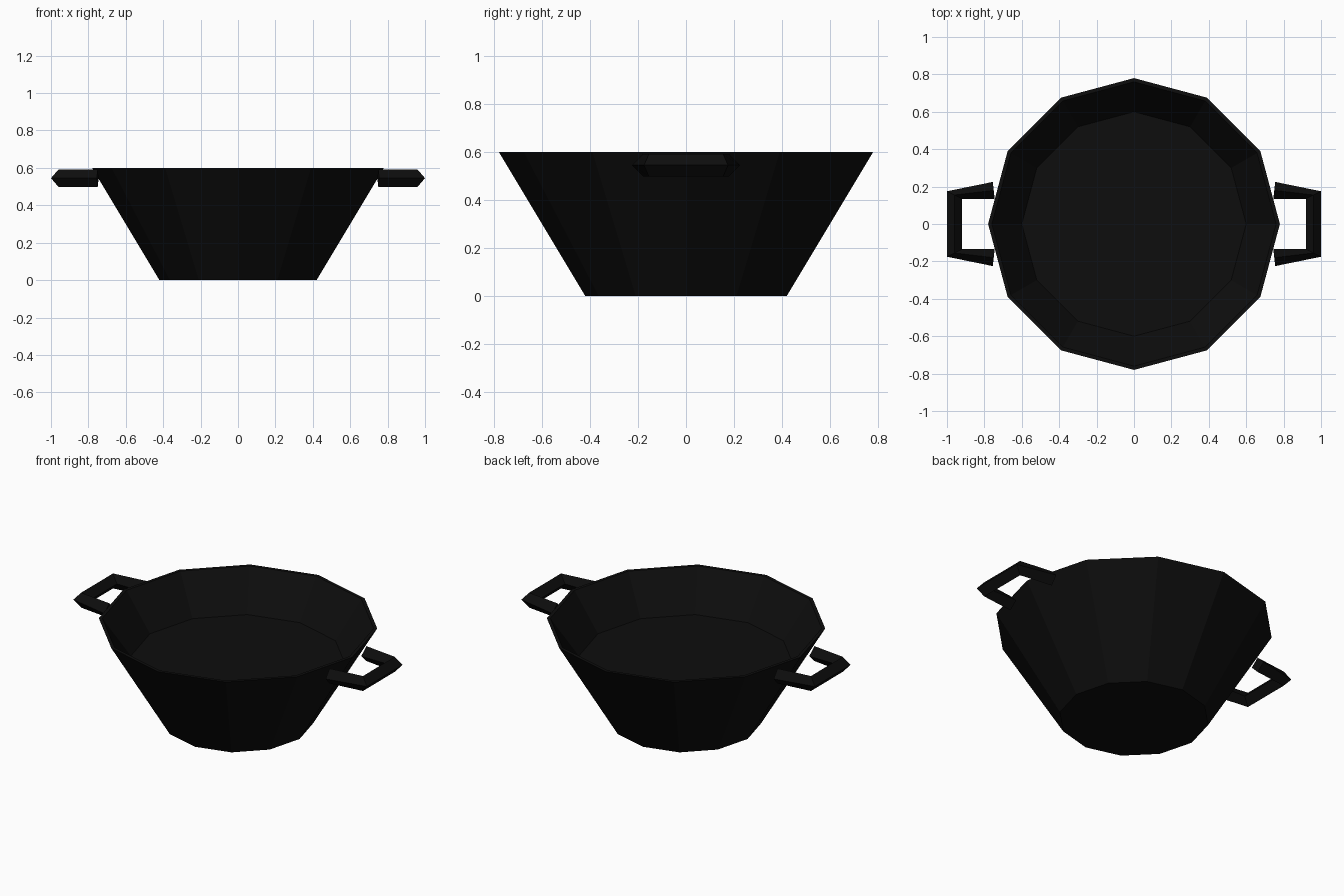
import bpy, bmesh, math
from mathutils import Vector

if "Cube" in bpy.data.objects:
    bpy.data.objects.remove(bpy.data.objects["Cube"])

black = bpy.data.materials.new("cast_black")
black.diffuse_color = (0.004, 0.004, 0.004, 1)
black.use_nodes = True
black.node_tree.nodes["Principled BSDF"].inputs["Base Color"].default_value = black.diffuse_color


def finish(name, bm):
    bmesh.ops.recalc_face_normals(bm, faces=bm.faces)
    mesh = bpy.data.meshes.new(name)
    bm.to_mesh(mesh)
    bm.free()
    mesh.materials.append(black)
    obj = bpy.data.objects.new(name, mesh)
    bpy.context.collection.objects.link(obj)
    return obj


def loft(name, rings):
    """Join rings of points with quads and cap both ends."""
    bm = bmesh.new()
    loops = [[bm.verts.new(p) for p in ring] for ring in rings]
    n = len(loops[0])
    for a, b in zip(loops, loops[1:]):
        for i in range(n):
            j = (i + 1) % n
            bm.faces.new((a[i], a[j], b[j], b[i]))
    bm.faces.new(loops[0])
    bm.faces.new(loops[-1])
    return finish(name, bm)


def circle(r, z, n=12):
    return [(r * math.cos(2 * math.pi * i / n), r * math.sin(2 * math.pi * i / n), z)
            for i in range(n)]


# Bowl: base, outer wall, thin rim, inner wall, inner floor
profile = [(0.42, 0.0), (0.78, 0.6), (0.76, 0.6), (0.6, 0.375)]
loft("bowl", [circle(r, z) for r, z in profile])


# Handles: diamond section swept along a three-part path
# each station: centre x, centre y, half width along x, half width along y
stations = [(0.75, 0.18, 0.005, 0.045), (0.96, 0.155, 0.04, 0.02),
            (0.96, -0.155, 0.04, -0.02), (0.75, -0.18, 0.005, -0.045)]
for side, label in ((1, "right"), (-1, "left")):
    rings = []
    for x, y, dx, dy in stations:
        c, out, up = Vector((x, y, 0.545)), Vector((dx, dy, 0)), Vector((0, 0, 0.046))
        rings.append([(side * p.x, p.y, p.z) for p in (c + out, c + up, c - out, c - up)])
    loft(label + "_handle", rings)
